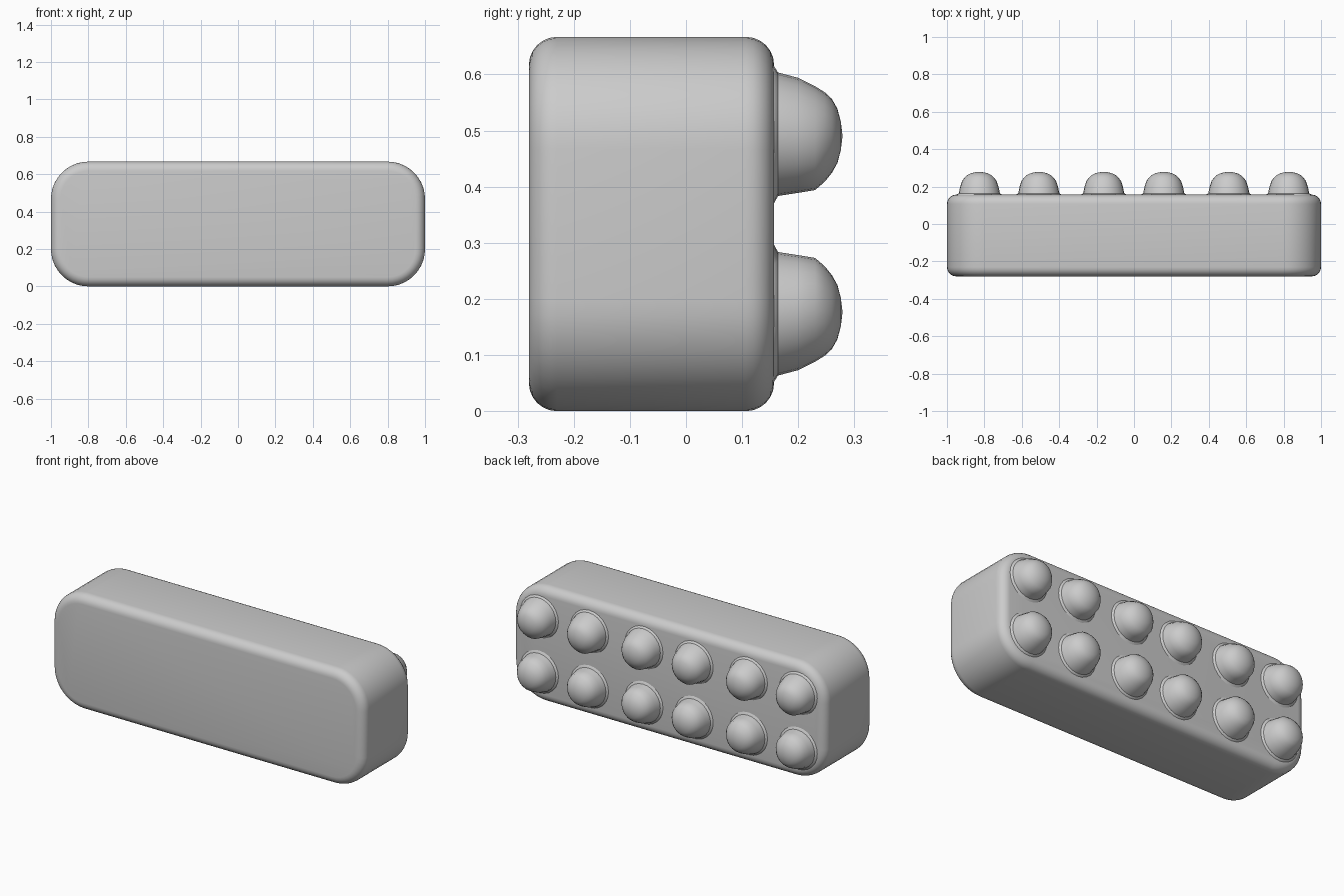
import bpy, bmesh
from math import sin, cos, pi, radians

if "Cube" in bpy.data.objects:
    bpy.data.objects.remove(bpy.data.objects["Cube"])

BACK = 0.157
MID_Z = 0.3335


def finish(name, bm, angle):
    bmesh.ops.recalc_face_normals(bm, faces=bm.faces)
    mesh = bpy.data.meshes.new(name)
    bm.to_mesh(mesh)
    bm.free()
    ob = bpy.data.objects.new(name, mesh)
    bpy.context.collection.objects.link(ob)
    bpy.ops.object.select_all(action='DESELECT')
    ob.select_set(True)
    bpy.context.view_layer.objects.active = ob
    bpy.ops.object.shade_smooth_by_angle(angle=radians(angle))
    return ob


# body: block with large corner radii, then softened front and back rims
bm = bmesh.new()
bmesh.ops.create_cube(bm, size=1)
for v in bm.verts:
    v.co = (v.co.x * 2, (BACK - 0.28) / 2 + v.co.y * (BACK + 0.28), MID_Z + v.co.z * 2 * MID_Z)
corners = [e for e in bm.edges if abs(e.verts[0].co.y - e.verts[1].co.y) > 0.1]
bmesh.ops.bevel(bm, geom=corners, offset=0.2, offset_type='OFFSET', segments=10,
                profile=0.5, affect='EDGES')
rims = [e for e in bm.edges if abs(e.verts[0].co.y - e.verts[1].co.y) < 1e-4]
bmesh.ops.bevel(bm, geom=rims, offset=0.05, offset_type='OFFSET', segments=6,
                profile=0.5, affect='EDGES')
finish("body", bm, 40)

# stud profile: (y, radius, vertical shift), flared collar then a slightly lopsided dome
PROFILE = [(0.150, 0.125, 0.002), (0.157, 0.122, 0.002), (0.164, 0.110, 0.003),
           (0.200, 0.1025, 0.001), (0.230, 0.0925, -0.004), (0.247, 0.080, -0.002),
           (0.260, 0.066, 0.0), (0.270, 0.048, 0.0), (0.276, 0.025, 0.0)]
SIDES = 24


def stud(name, x, side):
    bm = bmesh.new()
    zc = MID_Z + side * 0.157
    rings = []
    for y, r, shift in PROFILE:
        rings.append([bm.verts.new((x + r * cos(2 * pi * i / SIDES), y,
                                    zc + side * shift + r * sin(2 * pi * i / SIDES)))
                      for i in range(SIDES)])
    for a, b in zip(rings, rings[1:]):
        for i in range(SIDES):
            j = (i + 1) % SIDES
            bm.faces.new((a[i], a[j], b[j], b[i]))
    tip = bm.verts.new((x, 0.279, zc))
    for i in range(SIDES):
        bm.faces.new((rings[-1][i], rings[-1][(i + 1) % SIDES], tip))
    bm.faces.new(rings[0][::-1])
    finish(name, bm, 38)


# two mirrored rows of six studs on the back
for row, side in (("lower", -1), ("upper", 1)):
    for n, x in enumerate((-0.827, -0.509, -0.162, 0.159, 0.507, 0.827)):
        stud(f"{row}_stud_{n + 1}", x, side)
